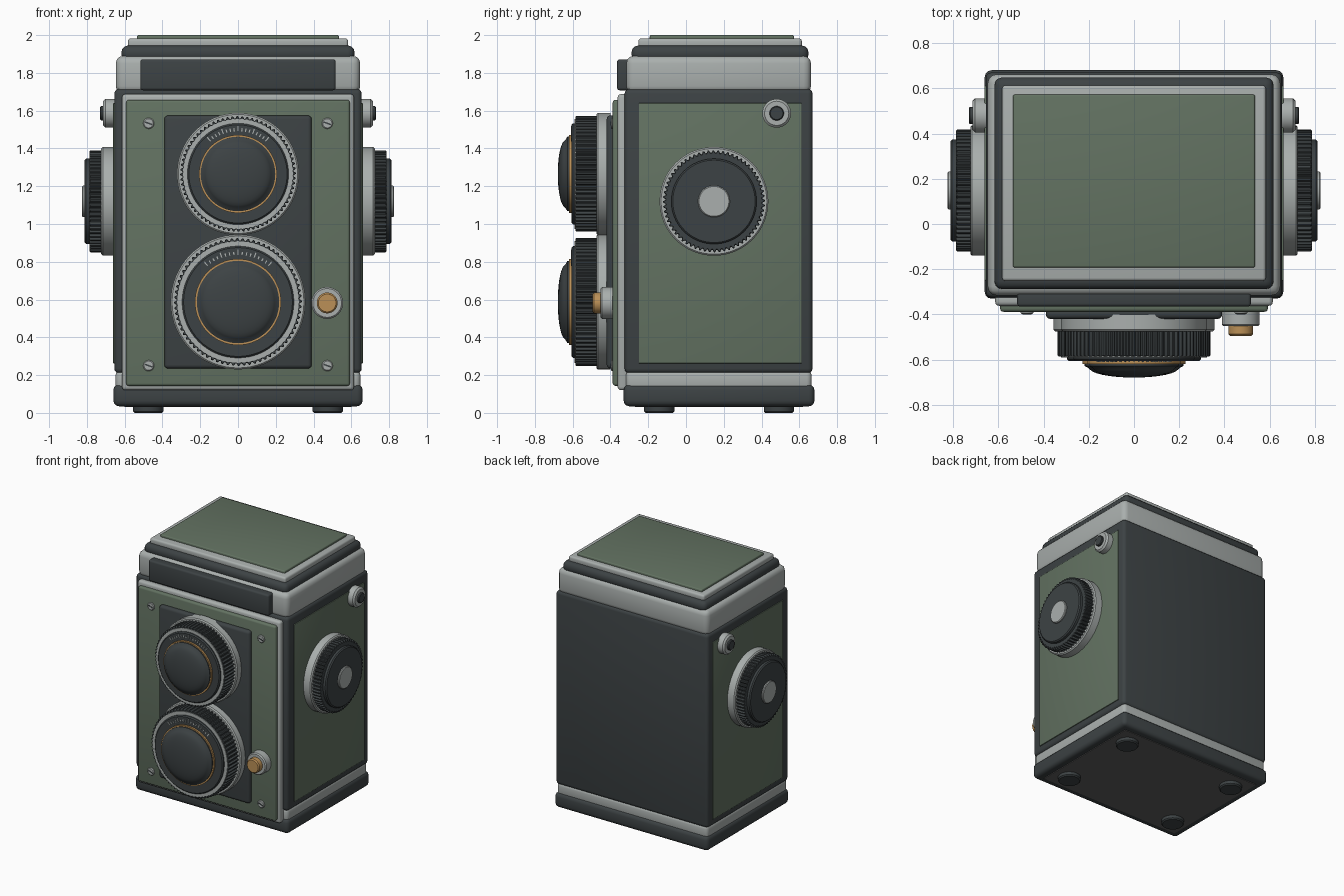
import bpy, bmesh, math
from mathutils import Matrix, Vector

if "Cube" in bpy.data.objects:
    bpy.data.objects.remove(bpy.data.objects["Cube"])


def material(name, rgb, rough=0.5):
    m = bpy.data.materials.new(name)
    m.use_nodes = True
    m.diffuse_color = (*rgb, 1)
    node = m.node_tree.nodes["Principled BSDF"]
    node.inputs["Base Color"].default_value = (*rgb, 1)
    node.inputs["Roughness"].default_value = rough
    return m


GREEN = material("green leather", (0.125, 0.17, 0.122), 0.8)
DARK = material("charcoal", (0.046, 0.055, 0.058))
SILVER = material("silver metal", (0.40, 0.43, 0.42), 0.35)
GOLD = material("brass", (0.50, 0.28, 0.095), 0.35)
GREY = material("bottom grey", (0.11, 0.11, 0.11))


def finish(name, bm, mat, bevel=0, segments=3):
    bmesh.ops.recalc_face_normals(bm, faces=bm.faces)
    mesh = bpy.data.meshes.new(name)
    bm.to_mesh(mesh)
    bm.free()
    mesh.materials.append(mat)
    ob = bpy.data.objects.new(name, mesh)
    bpy.context.collection.objects.link(ob)
    bpy.ops.object.select_all(action="DESELECT")
    ob.select_set(True)
    bpy.context.view_layer.objects.active = ob
    if bevel:
        mod = ob.modifiers.new("Bevel", "BEVEL")
        mod.width, mod.segments, mod.limit_method = bevel, segments, "ANGLE"
        bpy.ops.object.modifier_apply(modifier="Bevel")
    bpy.ops.object.shade_smooth_by_angle(angle=math.radians(35))
    return ob


def box(name, x, y, z, mat, bevel=0.0):
    """Box from (low, high) ranges on each axis."""
    bm = bmesh.new()
    size = Vector((x[1] - x[0], y[1] - y[0], z[1] - z[0]))
    mid = Vector((sum(x), sum(y), sum(z))) / 2
    bmesh.ops.create_cube(bm, size=1, matrix=Matrix.Translation(mid) @ Matrix.Diagonal((*size, 1)))
    return finish(name, bm, mat, bevel)


def wide(name, half, y, z, mat, bevel=0.0):
    return box(name, (-half, half), y, z, mat, bevel)


FRONT = Matrix.Rotation(math.pi / 2, 4, "X")
SIDES = {"left": (1, Matrix.Rotation(math.pi / 2, 4, "Y")),
         "right": (-1, Matrix.Rotation(-math.pi / 2, 4, "Y"))}


def lathe(name, centre, turn, profile, mat, teeth=0, closed=False):
    """Revolve (radius, height) points; teeth cuts grip grooves in the rim."""
    bm = bmesh.new()
    n = teeth * 4 if teeth else 64
    place = Matrix.Translation(centre) @ turn
    rmax = max(r for r, h in profile)
    rings = []
    for r, h in profile:
        ring = []
        for i in range(n):
            a = math.tau * i / n
            q = r - 0.012 if teeth and r > rmax * 0.9 and i % 4 > 1 else r
            ring.append(bm.verts.new(place @ Vector((q * math.cos(a), q * math.sin(a), h))))
        rings.append(ring)
    pairs = list(zip(rings, rings[1:]))
    if closed:
        pairs.append((rings[-1], rings[0]))
    else:
        bm.faces.new(rings[0])
        bm.faces.new(rings[-1])
    for a, b in pairs:
        for i in range(n):
            j = (i + 1) % n
            bm.faces.new((a[i], a[j], b[j], b[i]))
    return finish(name, bm, mat)


def disc(name, centre, turn, r, h0, h1, mat, edge=0.008, teeth=0):
    return lathe(name, centre, turn, [(r, h0), (r, h1 - edge), (r - edge, h1)], mat, teeth)


def ring(name, centre, turn, r0, r1, h0, h1, mat):
    return lathe(name, centre, turn, [(r0, h0), (r1, h0), (r1, h1), (r0, h1)], mat, closed=True)


# Stacked body
wide("base", 0.66, (-0.33, 0.68), (0.035, 0.15), DARK, 0.03)
wide("bottom_plate", 0.6, (-0.27, 0.62), (0.03, 0.05), GREY)
wide("lower_trim", 0.648, (-0.318, 0.665), (0.12, 0.225), SILVER, 0.025)
wide("body", 0.655, (-0.325, 0.67), (0.21, 1.715), DARK, 0.025)
wide("upper_trim", 0.647, (-0.316, 0.662), (1.69, 1.89), SILVER, 0.04)
wide("hood", 0.617, (-0.288, 0.648), (1.86, 1.945), DARK, 0.035)
wide("lid_frame", 0.583, (-0.252, 0.613), (1.93, 1.982), SILVER, 0.014)
wide("lid_panel", 0.535, (-0.192, 0.572), (1.97, 2.0), GREEN, 0.008)

# Front plates
wide("front_frame", 0.614, (-0.362, -0.3), (0.12, 1.688), SILVER, 0.018)
wide("front_panel", 0.592, (-0.388, -0.34), (0.143, 1.657), GREEN, 0.014)
wide("lens_board", 0.39, (-0.42, -0.37), (0.235, 1.575), DARK, 0.02)
wide("name_plate", 0.517, (-0.365, -0.29), (1.708, 1.872), DARK, 0.014)


def lens(label, z, s):
    """One lens, with its radii scaled by s."""
    c = (0, 0, z)
    disc(label + "_flange", c, FRONT, 0.357 * s, 0.4, 0.475, SILVER)
    disc(label + "_grip", c, FRONT, 0.338 * s, 0.47, 0.585, DARK, 0.004, teeth=72)
    ring(label + "_rim", c, FRONT, 0.285 * s, 0.322 * s, 0.57, 0.59, SILVER)
    disc(label + "_face", c, FRONT, 0.296 * s, 0.58, 0.606, DARK)
    ring(label + "_brass_ring", c, FRONT, 0.2 * s, 0.228 * s, 0.6, 0.62, GOLD)
    dome = [(0.218 * s, 0.6), (0.218 * s, 0.628), (0.2 * s, 0.638)]
    for i in range(1, 9):
        a = i / 8 * math.pi / 2 * 0.97
        dome.append((0.196 * s * math.cos(a), 0.638 + 0.041 * math.sin(a)))
    lathe(label + "_glass", c, FRONT, dome, DARK)
    # Scale marks fanned over the top of the face
    bm = bmesh.new()
    for i in range(17):
        long = 0.028 if i % 4 == 0 else 0.017
        fan = Matrix.Rotation(math.radians((i - 8) * 5), 4, "Y")
        m = (Matrix.Translation((0, -0.607, z)) @ fan
             @ Matrix.Translation((0, 0, 0.25 * s + long / 2))
             @ Matrix.Diagonal((0.006, 0.006, long, 1)))
        bmesh.ops.create_cube(bm, size=1, matrix=m)
    finish(label + "_scale", bm, SILVER)


lens("viewing_lens", 1.265, 0.905)
lens("taking_lens", 0.587, 1.0)

# Shutter button
button = (0.472, 0, 0.582)
disc("shutter_collar", button, FRONT, 0.084, 0.37, 0.452, SILVER)
disc("shutter_button", button, FRONT, 0.055, 0.44, 0.495, GOLD)

# Corner screws with slots
for x in (-0.473, 0.473):
    for z in (0.25, 1.533):
        disc("screw", (x, 0, z), FRONT, 0.029, 0.38, 0.398, SILVER, 0.005)
        slot = box("screw_slot", (-0.02, 0.02), (-0.4, -0.396), (-0.004, 0.004), DARK)
        slot.matrix_world = Matrix.Translation((x, 0, z)) @ Matrix.Rotation(math.radians(20), 4, "Y")

# Side panels, winding knobs and strap lugs
for side, (sign, turn) in SIDES.items():
    box(side + "_side_panel", sorted((sign * 0.64, sign * 0.661)), (-0.25, 0.612), (0.262, 1.64), GREEN, 0.004)
    knob = (0, 0.148, 1.12)
    disc(side + "_knob_plate", knob, turn, 0.288, 0.63, 0.724, SILVER)
    disc(side + "_knob_grip", knob, turn, 0.27, 0.71, 0.786, DARK, 0.005, teeth=64)
    disc(side + "_knob_face", knob, turn, 0.226, 0.78, 0.812, DARK)
    disc(side + "_knob_cap", knob, turn, 0.084, 0.8, 0.825, SILVER, 0.005)
    lug = (0, 0.48, 1.586)
    disc(side + "_lug", lug, turn, 0.076, 0.63, 0.714, SILVER, 0.012)
    disc(side + "_lug_pin", lug, turn, 0.038, 0.7, 0.73, DARK, 0.005)

# Feet
for x in (-0.475, 0.475):
    for y in (-0.142, 0.492):
        disc("foot", (x, y, 0.05), Matrix.Rotation(math.pi, 4, "X"), 0.08, 0, 0.05, DARK, 0.008)
